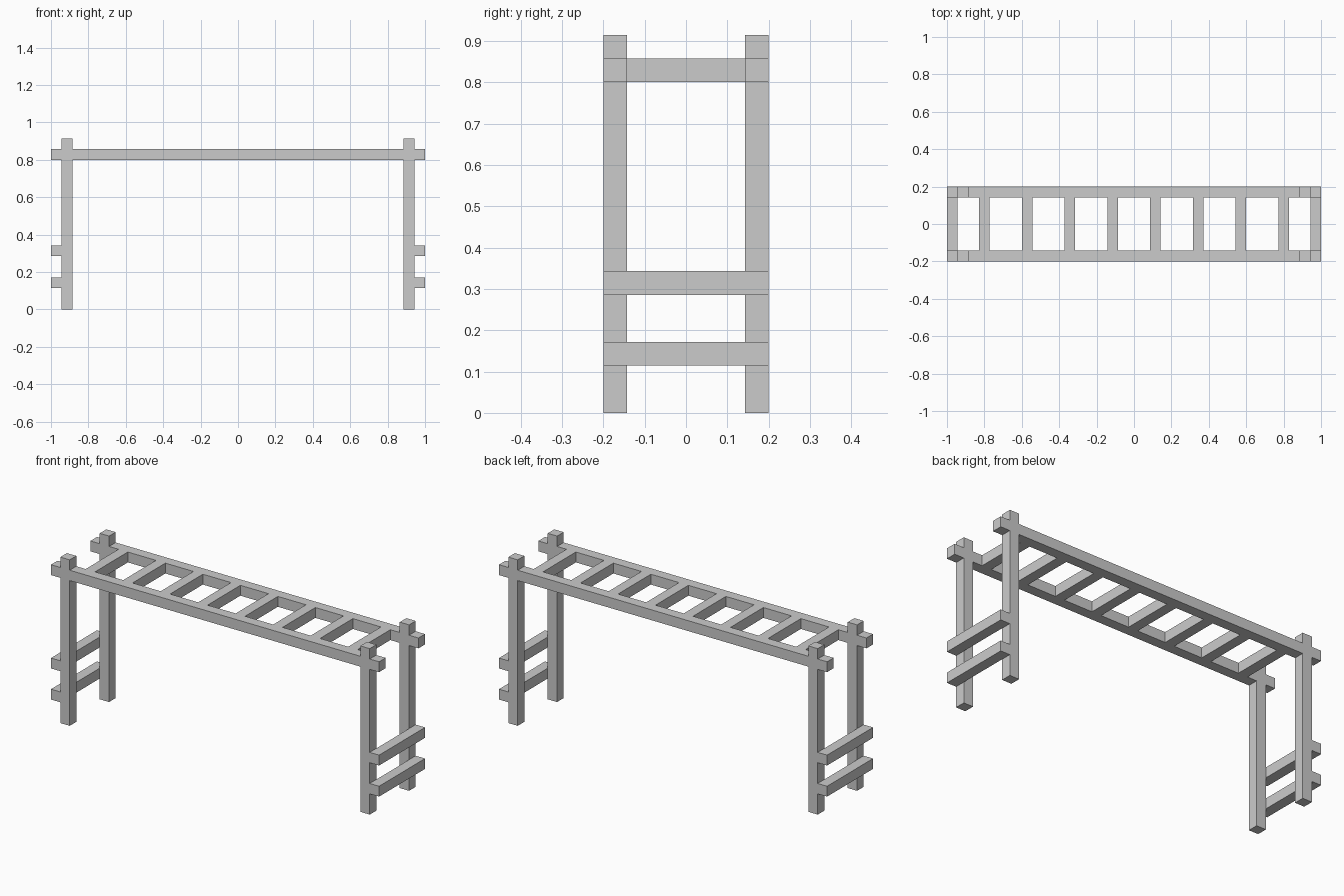
import bpy
import bmesh
from mathutils import Matrix, Vector

if "Cube" in bpy.data.objects:
    bpy.data.objects.remove(bpy.data.objects["Cube"])

U = 2 / 35  # timber thickness; every part sits on this module


def bar(name, centre, size):
    """Square-cut timber, centre and size given in modules."""
    bm = bmesh.new()
    bmesh.ops.create_cube(bm, size=U, matrix=Matrix.Diagonal((*size, 1)))
    mesh = bpy.data.meshes.new(name)
    bm.to_mesh(mesh)
    bm.free()
    obj = bpy.data.objects.new(name, mesh)
    obj.location = Vector(centre) * U
    bpy.context.collection.objects.link(obj)
    return obj


sides = ((-1, "front"), (1, "back"))
ends = ((-1, "left"), (1, "right"))

for sy, side in sides:
    # Long overhead rails
    bar(f"{side}_rail", (0, 3 * sy, 14.5), (35, 1, 1))
    # Upright posts
    for sx, end in ends:
        bar(f"{side}_{end}_post", (16 * sx, 3 * sy, 8), (1, 1, 16))

# Climbing steps on the outside of the posts
for sx, end in ends:
    for z, level in ((2.5, "lower"), (5.5, "upper")):
        bar(f"{end}_{level}_step", (17 * sx, 0, z), (1, 7, 1))

# Overhead rungs between the rails
for i in range(8):
    bar(f"overhead_rung_{i + 1}", (-14 + 4 * i, 0, 14.5), (1, 5, 1))
